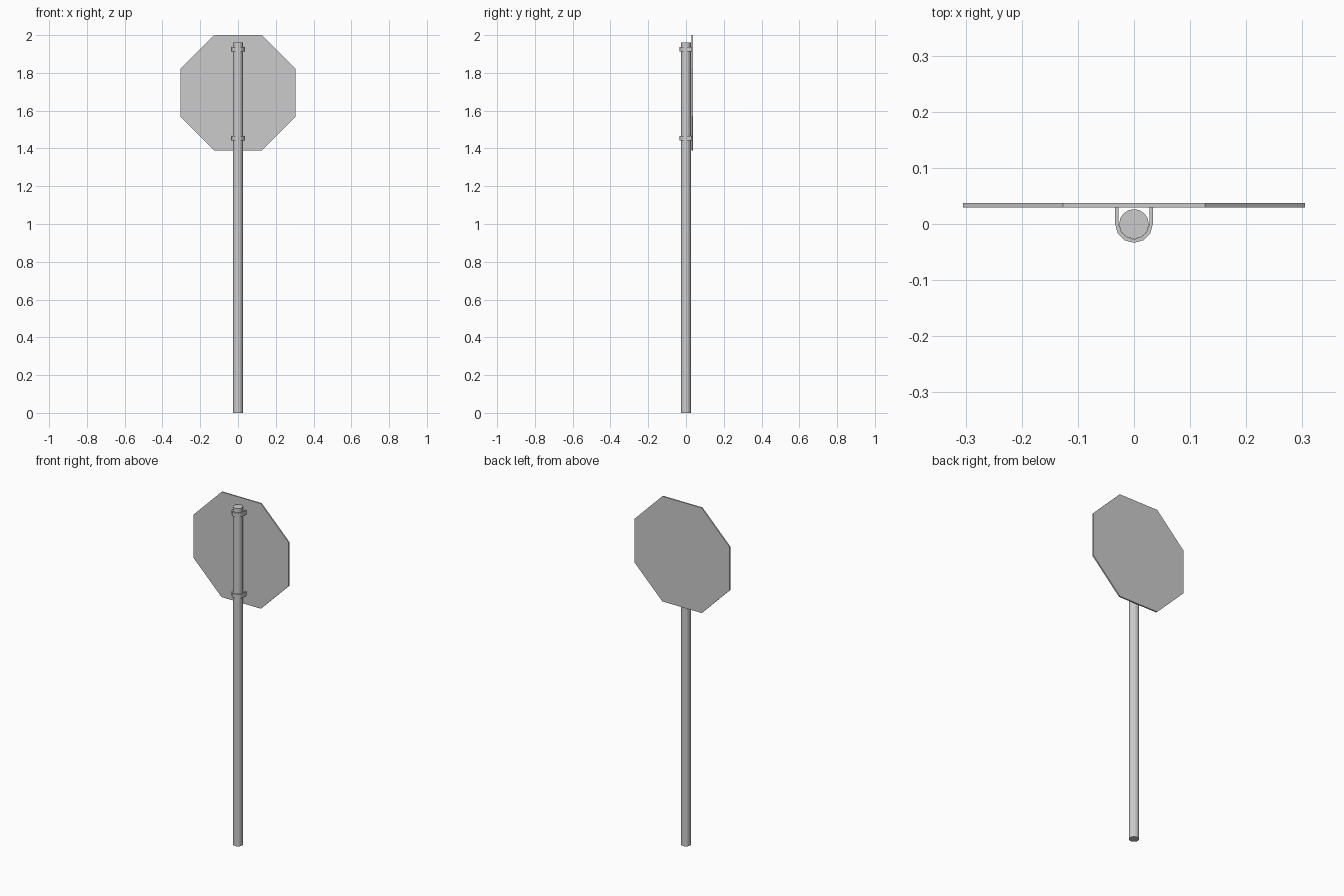
import bpy, bmesh
from math import pi, cos, sin

if "Cube" in bpy.data.objects:
    bpy.data.objects.remove(bpy.data.objects["Cube"])


def prism(name, pts, vec, smooth=False):
    """Extrude a closed outline of 3D points along vec into a solid."""
    bm = bmesh.new()
    face = bm.faces.new([bm.verts.new(p) for p in pts])
    ext = bmesh.ops.extrude_face_region(bm, geom=[face])
    moved = [g for g in ext["geom"] if isinstance(g, bmesh.types.BMVert)]
    bmesh.ops.translate(bm, verts=moved, vec=vec)
    bmesh.ops.recalc_face_normals(bm, faces=bm.faces)
    me = bpy.data.meshes.new(name)
    bm.to_mesh(me)
    bm.free()
    ob = bpy.data.objects.new(name, me)
    bpy.context.collection.objects.link(ob)
    return ob


# Pole
bpy.ops.mesh.primitive_cylinder_add(vertices=16, radius=0.0265, depth=1.96,
                                    location=(0, 0, 0.98))
bpy.context.object.name = "pole"

# Octagonal sign plate, thin in y
apothem, plate_z, plate_y = 0.305, 1.695, 0.029
R = apothem / cos(pi / 8)
octagon = [(R * cos(pi / 8 + i * pi / 4), plate_y,
            plate_z + R * sin(pi / 8 + i * pi / 4)) for i in range(8)]
prism("sign_plate", octagon, (0, 0.008, 0))


# U-shaped clamps wrapping the pole and reaching the plate
def u_line(r, z, n=6):
    arc = [(r * cos(pi + i * pi / n), r * sin(pi + i * pi / n), z)
           for i in range(n + 1)]
    return [(-r, plate_y, z)] + arc + [(r, plate_y, z)]


height = 0.024
for name, zc in (("lower_clamp", 1.453), ("upper_clamp", 1.925)):
    z = zc - height / 2
    prism(name, u_line(0.0335, z) + u_line(0.0272, z)[::-1], (0, 0, height))
